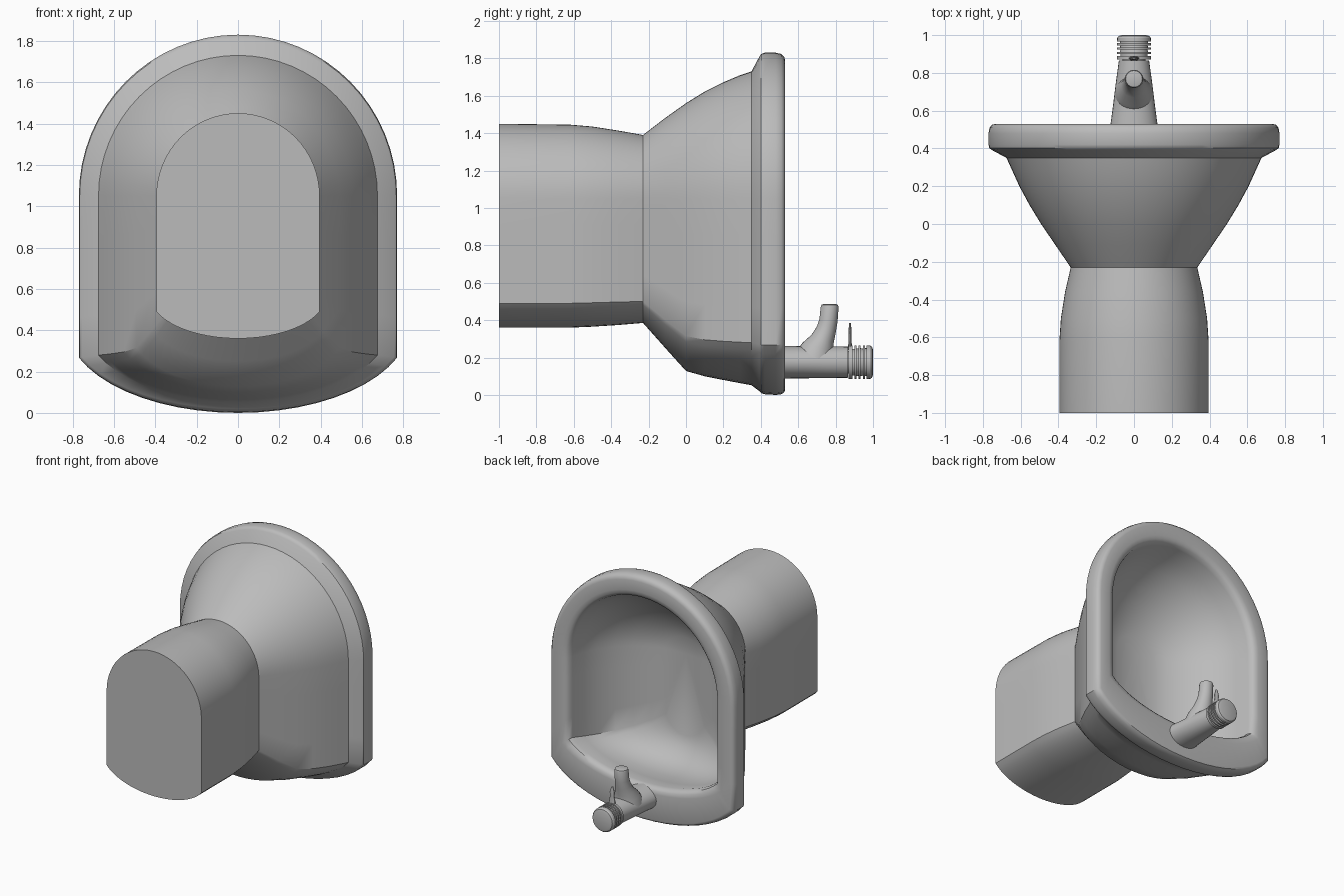
import bpy, bmesh, math
from mathutils import Vector

grey = bpy.data.materials.new("ceramic grey")
grey.diffuse_color = (0.5, 0.5, 0.5, 1)


def loft(name, rings, cap_start=True, cap_end=True, apex=None, angle=30):
    """Skin a series of equal-length closed rings."""
    bm = bmesh.new()
    rows = [[bm.verts.new(p) for p in r] for r in rings]
    n = len(rows[0])
    for a, b in zip(rows, rows[1:]):
        for i in range(n):
            j = (i + 1) % n
            bm.faces.new((a[i], a[j], b[j], b[i]))
    if cap_start:
        bm.faces.new(rows[0][::-1])
    if apex:
        tip = bm.verts.new(apex)
        for i in range(n):
            bm.faces.new((rows[-1][i], rows[-1][(i + 1) % n], tip))
    elif cap_end:
        bm.faces.new(rows[-1])
    bmesh.ops.recalc_face_normals(bm, faces=bm.faces)
    mesh = bpy.data.meshes.new(name)
    bm.to_mesh(mesh)
    bm.free()
    ob = bpy.data.objects.new(name, mesh)
    bpy.context.collection.objects.link(ob)
    mesh.materials.append(grey)
    bpy.ops.object.select_all(action='DESELECT')
    ob.select_set(True)
    bpy.context.view_layer.objects.active = ob
    bpy.ops.object.shade_smooth_by_angle(angle=math.radians(angle))
    return ob


def arch(y, w, top, spring, corner, bottom):
    """Arched section: half-round top, straight sides, shallow curved base."""
    pts = []
    for i in range(33):
        a = math.pi * i / 32
        pts.append((w * math.cos(a), y, spring + (top - spring) * math.sin(a)))
    for k in (1, 2, 3):
        pts.append((-w, y, spring + (corner - spring) * k / 4))
    T = math.radians(68)
    for i in range(21):
        t = -T + 2 * T * i / 20
        z = corner - (corner - bottom) * (math.cos(t) - math.cos(T)) / (1 - math.cos(T))
        pts.append((w * math.sin(t) / math.sin(T), y, z))
    for k in (3, 2, 1):
        pts.append((w, y, spring + (corner - spring) * k / 4))
    return pts


def circle(center, direction, rx, rz, n=28):
    """Ellipse across a path in the x = 0 plane."""
    d = Vector(direction).normalized()
    side = Vector((1, 0, 0))
    up = side.cross(d)
    return [Vector(center) + side * rx * math.cos(2 * math.pi * i / n)
            + up * rz * math.sin(2 * math.pi * i / n) for i in range(n)]


# Duct running forward from the bowl
loft("duct", [arch(*s) for s in (
    (-1.0, .395, 1.45, 1.05, .49, .36),
    (-.62, .395, 1.445, 1.05, .49, .36),
    (-.50, .387, 1.435, 1.05, .493, .365),
    (-.36, .365, 1.413, 1.05, .497, .374),
    (-.23, .335, 1.39, 1.05, .50, .385))], cap_end=False)

# Bowl: flaring outside, rounded rim, then hollow inside closing to a point
loft("bowl", [arch(*s) for s in (
    (-.23, .335, 1.39, 1.05, .50, .385),
    (-.11, .417, 1.482, 1.05, .40, .25),
    (.00, .492, 1.56, 1.05, .315, .128),
    (.10, .553, 1.622, 1.05, .295, .10),
    (.20, .607, 1.672, 1.05, .287, .08),
    (.29, .648, 1.71, 1.05, .282, .063),
    (.35, .675, 1.73, 1.05, .28, .052),
    (.393, .755, 1.81, 1.05, .27, .02),
    (.402, .766, 1.823, 1.05, .268, .01),
    (.42, .77, 1.83, 1.05, .267, .004),
    (.48, .77, 1.83, 1.05, .267, .0),
    (.51, .765, 1.823, 1.05, .269, .004),
    (.525, .752, 1.808, 1.05, .274, .014),
    (.53, .735, 1.79, 1.05, .28, .028),
    (.53, .665, 1.715, 1.05, .40, .22),
    (.525, .64, 1.69, 1.05, .42, .245),
    (.51, .62, 1.67, 1.05, .435, .26),
    (.48, .61, 1.66, 1.05, .44, .268),
    (.38, .585, 1.625, 1.05, .42, .255),
    (.28, .54, 1.57, 1.05, .41, .25),
    (.18, .465, 1.48, 1.05, .42, .26),
    (.10, .37, 1.38, 1.05, .45, .30),
    (.04, .26, 1.27, 1.05, .50, .37),
    (.01, .16, 1.18, 1.05, .56, .44))],
    cap_start=False, apex=(0, 0, 1.05), angle=35)

# Tap barrel, tapering away from the rim
loft("tap_barrel", [circle((0, y, .175), (0, 1, 0), rx, rz) for y, rx, rz in (
    (.50, .128, .088), (.62, .112, .086), (.75, .096, .085), (.865, .08, .083))])

# Ribbed knob at the end of the barrel
knob = [(.86, .06), (.87, .06), (.87, .09), (.89, .09), (.89, .072)]
for k in range(3):
    y = .90 + k * .023
    knob += [(y, .072), (y, .09), (y + .011, .09), (y + .011, .075)]
knob += [(.966, .075), (.966, .09), (.985, .089), (.995, .082), (1.0, .065)]
loft("tap_knob", [circle((0, y, .175), (0, 1, 0), r, r) for y, r in knob])

# Upturned spout with a flared foot
loft("spout", [circle((0, y, z), (0, dy, dz), rx, rz) for y, z, dy, dz, rx, rz in (
    (.69, .20, .25, 1, .10, .11),
    (.705, .255, .3, 1, .088, .085),
    (.73, .30, .35, 1, .068, .063),
    (.75, .35, .3, 1, .056, .053),
    (.762, .40, .15, 1, .05, .049),
    (.768, .47, 0, 1, .048, .048),
    (.768, .482, 0, 1, .044, .044),
    (.768, .485, 0, 1, .036, .036))])

# Thin upright tab in front of the knob
loft("lever_tab", [circle((0, .877, z), (0, 0, 1), rx, ry, 12) for z, rx, ry in (
    (.24, .03, .012), (.29, .024, .008), (.32, .018, .008),
    (.34, .022, .009), (.385, .008, .004))])
